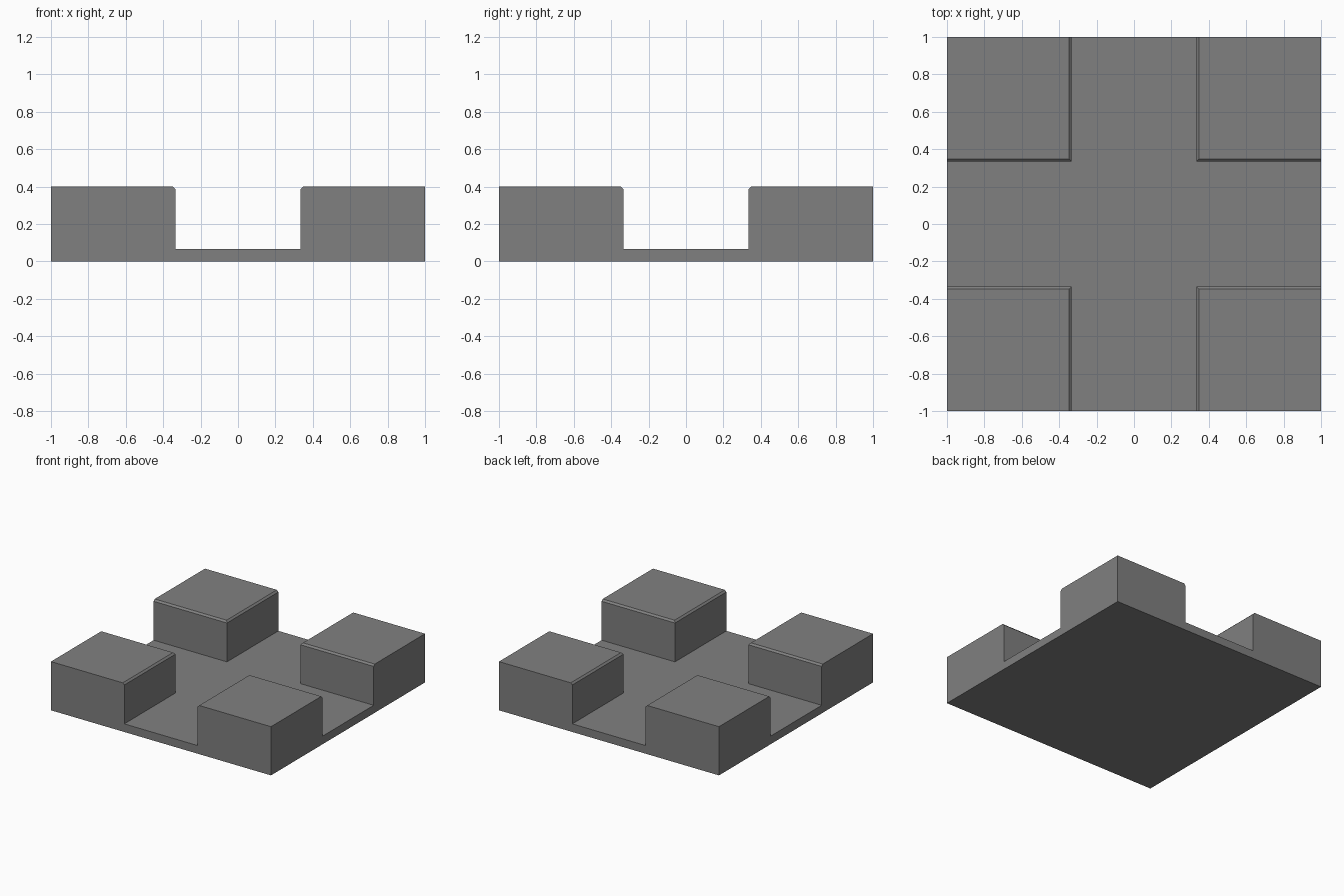
import bpy
import bmesh
from math import radians

BASE_TOP = 1 / 15
BLOCK_TOP = 0.4
CHAMFER = 0.014

cube = bpy.data.objects.get("Cube")
if cube:
    bpy.data.objects.remove(cube, do_unlink=True)

grey = bpy.data.materials.new("mid_grey")
grey.use_nodes = True
colour = (0.216, 0.216, 0.216, 1)
grey.diffuse_color = colour
grey.node_tree.nodes["Principled BSDF"].inputs["Base Color"].default_value = colour

bm = bmesh.new()

# Floor of the crossing channels, split into three by three squares
bmesh.ops.create_grid(bm, x_segments=3, y_segments=3, size=1)
for v in bm.verts:
    v.co.z = BASE_TOP

# Four corner blocks raised from the floor
corners = [f for f in bm.faces
           if min(abs(c) for c in f.calc_center_median().xy) > 0.5]
raised = bmesh.ops.extrude_discrete_faces(bm, faces=corners)["faces"]
for face in raised:
    for v in face.verts:
        v.co.z = BLOCK_TOP

# Slab sides and underside
rim = [e for e in bm.edges if e.is_boundary]
sides = bmesh.ops.extrude_edge_only(bm, edges=rim)["geom"]
for item in sides:
    if isinstance(item, bmesh.types.BMVert):
        item.co.z = 0
bmesh.ops.holes_fill(bm, edges=[e for e in bm.edges if e.is_boundary], sides=0)
bmesh.ops.dissolve_limit(bm, angle_limit=radians(1), verts=bm.verts[:], edges=bm.edges[:])
bmesh.ops.recalc_face_normals(bm, faces=bm.faces[:])

# Narrow chamfer along the top edges that face the channels
inner = [e for e in bm.edges
         if all(v.co.z > BLOCK_TOP - 0.001 for v in e.verts)
         and any(all(abs(v.co[axis]) < 0.5 for v in e.verts) for axis in (0, 1))]
bmesh.ops.bevel(bm, geom=inner, offset=CHAMFER, offset_type='OFFSET',
                segments=1, profile=0.5, affect='EDGES')

mesh = bpy.data.meshes.new("base_with_corner_blocks")
bm.to_mesh(mesh)
bm.free()
mesh.materials.append(grey)
tile = bpy.data.objects.new("base_with_corner_blocks", mesh)
bpy.context.collection.objects.link(tile)
